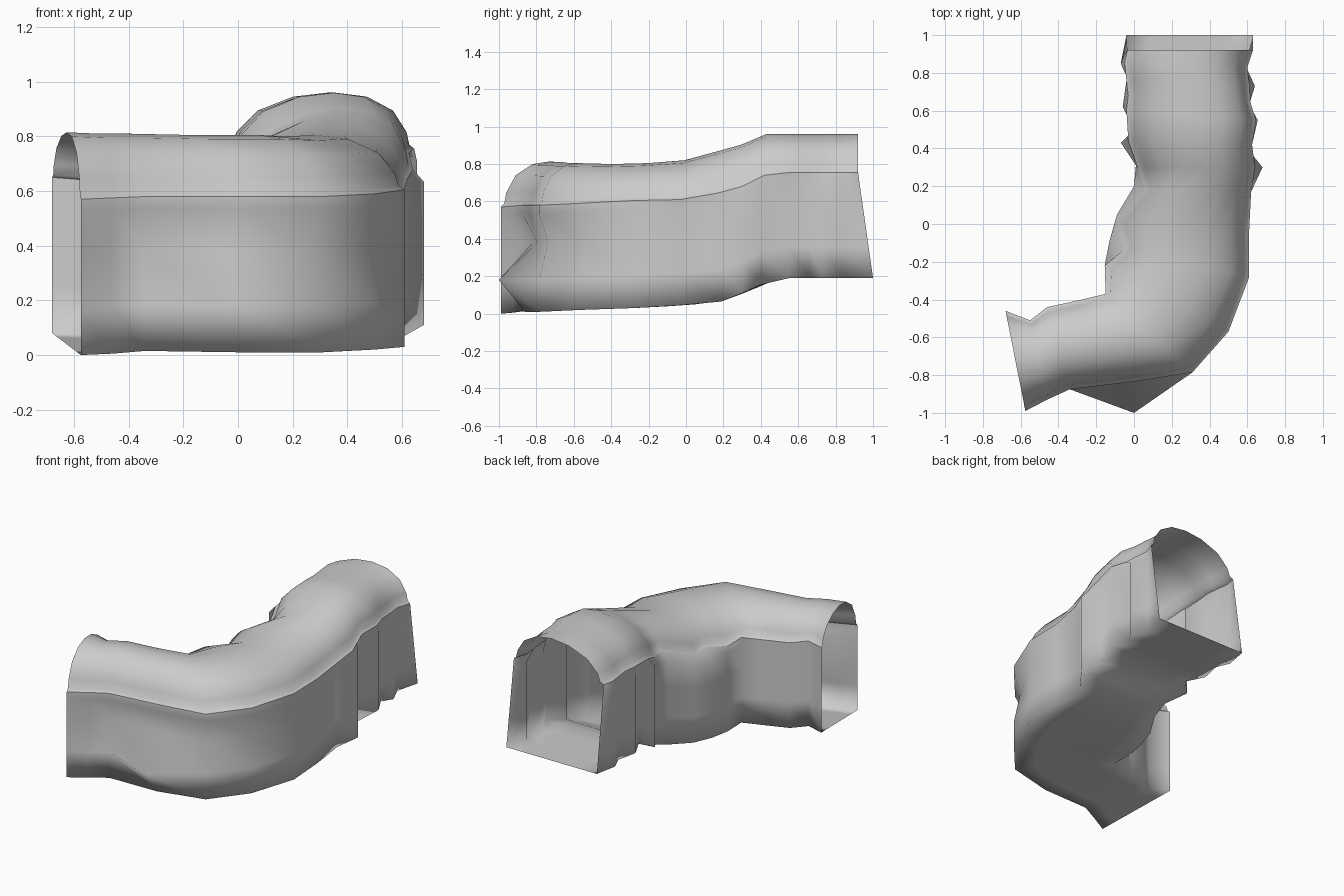
import bpy
from math import sin, pi
from mathutils import Vector

if "Cube" in bpy.data.objects:
    bpy.data.objects.remove(bpy.data.objects["Cube"])

# Stations along the bend: inner x, y, outer x, y, floor z (inner, outer), spring z (inner, outer), crown z
STATIONS = [
    (-.68, -.46, -.575, -.99, .08, .00, .65, .57, .815),
    (-.55, -.51, -.46, -.93, .07, .005, .64, .575, .81),
    (-.46, -.44, -.34, -.875, .06, .015, .63, .58, .81),
    (-.32, -.41, .00, -.835, .05, .01, .62, .58, .805),
    (-.15, -.37, .31, -.785, .04, .01, .61, .58, .805),
    (-.155, -.22, .50, -.57, .04, .02, .61, .59, .80),
    (-.045, -.13, .61, -.28, .04, .03, .61, .605, .805),
    (-.09, .01, .61, -.03, .05, .045, .62, .61, .82),
    (.06, .18, .62, .17, .07, .065, .67, .645, .87),
    (.02, .30, .64, .30, .11, .11, .69, .68, .905),
    (-.03, .44, .625, .42, .16, .155, .745, .74, .96),
    (-.04, .60, .645, .55, .19, .19, .755, .755, .96),
    (-.03, .68, .615, .65, .19, .19, .755, .755, .96),
    (-.04, .76, .61, .74, .19, .19, .755, .755, .96),
    (-.05, .85, .60, .83, .19, .19, .755, .755, .96),
    (-.035, .92, .63, .92, .19, .19, .755, .755, .96),
]
LAST = len(STATIONS) - 1
# Pleats: places where the wall stands off the roof line (station: x, y)
OUTER_WALL = {3: (0, -.86), 8: (.60, .19), 9: (.68, .30), 10: (.60, .40), 11: (.655, .55),
              12: (.595, .66), 13: (.64, .73), 14: (.59, .84), 15: (.63, 1)}
INNER_WALL = {6: (-.13, -.09), 7: (-.09, .05), 8: (.0, .2), 9: (.01, .31),
              10: (-.07, .43), 11: (.0, .5), 12: (-.06, .62), 13: (-.03, .76),
              14: (-.07, .85), 15: (-.04, 1)}
# Hollow under the roof edge on the outer side of the bend (station: depth)
HOLLOW = {1: .04, 2: .06, 3: .08, 4: .07, 5: .04}
ARCH = [(0, 0), (.035, .07), (.055, .30), (.15, .68), (.32, .93), (.5, 1)]
ARCH += [(1 - t, h) for t, h in reversed(ARCH[:-1])]


def roof_ring(i, s):
    ix, iy, ox, oy, _, _, si, so, top = s
    a, b = Vector((ix, iy, si)), Vector((ox, oy, so))
    skew = .08 if i > 8 else 0  # the crown leans outward at the back
    ring = []
    for t, h in ARCH:
        p = a.lerp(b, t + skew * sin(pi * t))
        p.z += (top - p.z) * h
        ring.append(p)
    return ring


def wall(top, foot, straight):
    """Wall points from spring to foot; pleated walls stand off at full height."""
    pts = [top.lerp(foot, f) for f in (0, .08, .35, .7, 1)]
    if not straight:
        for p in pts[1:]:
            p.xy = foot.xy
    return pts


def shell_ring(i, s):
    ix, iy, ox, oy, zi, zo, si, so, _ = s
    fi = Vector((*INNER_WALL.get(i, (ix, iy)), zi))
    fo = Vector((*OUTER_WALL.get(i, (ox, oy)), zo))
    outer = wall(Vector((ox, oy, so)), fo, i == LAST)
    inner = wall(Vector((ix, iy, si)), fi, i == LAST)
    if i == 3:  # bulge low on the outer wall
        outer[1].y = oy
        outer[3].y = -1
    inward = Vector((ix - ox, iy - oy, 0)).normalized()
    outer[2] += inward * HOLLOW.get(i, 0)
    return outer + [fo.lerp(fi, f) for f in (.2, .5, .8)] + inner[::-1]


def loft(name, rings):
    n = len(rings[0])
    faces = [(r * n + k, r * n + k + 1, (r + 1) * n + k + 1, (r + 1) * n + k)
             for r in range(len(rings) - 1) for k in range(n - 1)]
    me = bpy.data.meshes.new(name)
    me.from_pydata([p for ring in rings for p in ring], [], faces)
    me.flip_normals()
    me.shade_smooth()
    ob = bpy.data.objects.new(name, me)
    bpy.context.collection.objects.link(ob)


# Arched roof, then the walls and floor below it; both ends stay open
loft("tunnel_roof", [roof_ring(i, s) for i, s in enumerate(STATIONS)])
loft("tunnel_walls_and_floor", [shell_ring(i, s) for i, s in enumerate(STATIONS)])
